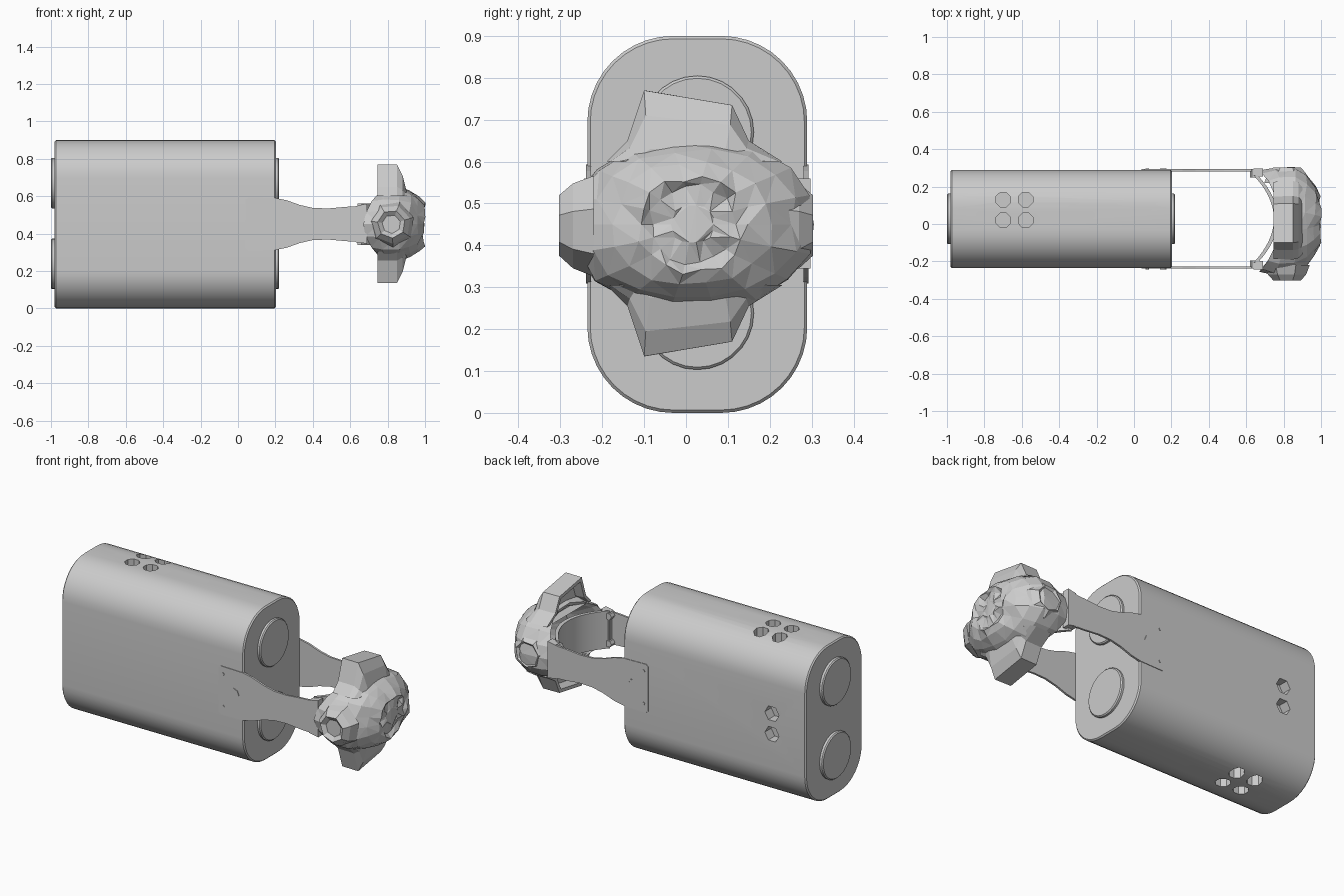
import bpy, bmesh, math, random
from mathutils import Vector

if "Cube" in bpy.data.objects:
    bpy.data.objects.remove(bpy.data.objects["Cube"])

random.seed(4)
CY, CZ = 0.027, 0.45          # centre of the body cross-section


def loft(name, rings, smooth=False):
    """Skin a list of equally long rings and cap both ends."""
    bm = bmesh.new()
    rows = [[bm.verts.new(p) for p in r] for r in rings]
    n = len(rows[0])
    for a, b in zip(rows, rows[1:]):
        for i in range(n):
            j = (i + 1) % n
            bm.faces.new((a[i], a[j], b[j], b[i]))
    bm.faces.new(rows[0][::-1])
    bm.faces.new(rows[-1])
    bmesh.ops.recalc_face_normals(bm, faces=bm.faces)
    me = bpy.data.meshes.new(name)
    bm.to_mesh(me)
    bm.free()
    ob = bpy.data.objects.new(name, me)
    bpy.context.collection.objects.link(ob)
    if smooth:
        smooth_edges(ob)
    return ob


def activate(ob):
    bpy.ops.object.select_all(action='DESELECT')
    ob.select_set(True)
    bpy.context.view_layer.objects.active = ob


def smooth_edges(ob):
    activate(ob)
    bpy.ops.object.shade_smooth_by_angle(angle=math.radians(30))


def rounded_rect(x, hy, hz, r, seg=10):
    pts = []
    for k, (sy, sz) in enumerate(((1, 1), (-1, 1), (-1, -1), (1, -1))):
        for i in range(seg + 1):
            a = math.pi / 2 * (k + i / seg)
            pts.append((x, CY + sy * (hy - r) + r * math.cos(a),
                        CZ + sz * (hz - r) + r * math.sin(a)))
    return pts


def disc(axis, centre, r, n, phase=0.0):
    """Circle of points around a centre, perpendicular to an axis."""
    pts = []
    for i in range(n):
        a = 2 * math.pi * i / n + phase
        c, s = r * math.cos(a), r * math.sin(a)
        off = {'x': (0, c, s), 'y': (c, 0, s), 'z': (c, s, 0)}[axis]
        pts.append(Vector(centre) + Vector(off))
    return pts


# Body with slightly eased ends
body = loft("body", [rounded_rect(x, 0.2625 - d, 0.45 - d, 0.205 - d)
                     for x, d in ((-0.98, 0.007), (-0.973, 0), (0.195, 0), (0.202, 0.007))])

# Shallow vent holes on the top, underside and back
cutters = []
for x in (-0.70, -0.58):
    for y in (0.02, 0.13):
        for z0, z1 in ((0.83, 1.0), (0.07, -0.1)):
            cutters.append(loft("vent_cutter", [disc('z', (x, y, z), 0.042, 8, 0.39)
                                                for z in (z0, z1)]))
for z in (0.40, 0.52):
    cutters.append(loft("vent_cutter", [disc('y', (-0.76, y, z), 0.046, 6)
                                        for y in (0.23, 0.4)]))
for c in cutters:
    c.hide_render = True
    m = body.modifiers.new("vent", 'BOOLEAN')
    m.operation, m.object, m.solver = 'DIFFERENCE', c, 'EXACT'
    activate(body)
    bpy.ops.object.modifier_apply(modifier=m.name)
    bpy.data.objects.remove(c)
smooth_edges(body)

# Round end caps
for x0, x1 in ((-0.97, -1.0), (0.19, 0.22)):
    edge = x1 - math.copysign(0.006, x1)
    for z in (0.238, 0.67):
        loft("end_cap", [disc('x', (x, CY, z), r, 28)
                         for x, r in ((x0, 0.135), (edge, 0.135), (x1, 0.129))], True)

# Waisted side arms, with hinge blocks and rivets
upper = [(0.04, 0.58), (0.055, 0.593), (0.20, 0.59), (0.26, 0.578), (0.33, 0.553),
         (0.40, 0.537), (0.48, 0.534), (0.58, 0.543), (0.69, 0.548)]
profile = upper + [(x, 0.902 - z) for x, z in reversed(upper)]
for s in (-1, 1):
    out = CY + s * 0.266
    loft("side_arm", [[(x, y, z) for x, z in profile] for y in (out, out - s * 0.012)])
    for z in (0.37, 0.53):
        loft("hinge_pin", [disc('y', (0.64, y, z), 0.02, 6)
                           for y in (out - s * 0.045, out)])
    loft("hinge_block", [[(0.64, y, 0.355), (0.69, y, 0.345), (0.69, y, 0.56), (0.64, y, 0.55)]
                         for y in (out - s * 0.04, out + s * 0.004)])
    for z in (0.36, 0.55):
        loft("rivet", [disc('y', (0.07, y, z), 0.009, 6) for y in (out - s * 0.01, out + s * 0.003)])
    loft("arm_notch_plate", [[(0.14, y, 0.485), (0.175, y, 0.45), (0.165, y, 0.475)]
                             for y in (out - s * 0.01, out + s * 0.004)])

# Bowed strip joining the two arms
N = 16
ts = [-1 + 2 * i / N for i in range(N + 1)]
bow = [(0.77 - 0.11 * t * t, CY + 0.235 * t) for t in ts]
strip = bow + [(x - 0.022, y) for x, y in reversed(bow)]
loft("bowed_strip", [[(x, y, z) for x, y in strip] for z in (0.34, 0.56)], True)


# Faceted hollow shell: inner wall, rim, outer wall, dished front
def shell_ring(x, ry, rz, sweep, jit, n=18):
    pts = []
    for i in range(n):
        a = 2 * math.pi * i / n
        c, s = math.cos(a), math.sin(a)
        f = (abs(c) ** 2.4 + abs(s) ** 2.4) ** (-1 / 2.4)
        k = 1 + random.uniform(-jit, jit)
        pts.append((x - sweep * c * c + random.uniform(-jit, jit) * 0.15,
                    0.016 + ry * f * c * k, CZ + rz * f * s * k))
    return pts


shell = loft("faceted_shell", [shell_ring(*r) for r in (
    (0.925, 0.09, 0.07, 0, 0.02), (0.89, 0.18, 0.125, 0, 0.03), (0.79, 0.245, 0.165, 0.09, 0.02),
    (0.78, 0.268, 0.185, 0.11, 0.02), (0.81, 0.284, 0.196, 0.06, 0.02),
    (0.87, 0.283, 0.195, 0.01, 0.03), (0.92, 0.245, 0.175, 0, 0.05),
    (0.965, 0.185, 0.145, 0, 0.06), (0.99, 0.125, 0.11, 0, 0.09),
    (0.98, 0.10, 0.09, 0, 0.08), (0.985, 0.05, 0.045, 0, 0.05))])
bm = bmesh.new()
bm.from_mesh(shell.data)
bmesh.ops.triangulate(bm, faces=bm.faces)
bm.to_mesh(shell.data)
bm.free()

# Hollow flaps above and below the shell
flap = [(-0.19, 0.60), (-0.14, 0.65), (-0.10, 0.77), (0.11, 0.735), (0.15, 0.65), (0.23, 0.60)]


def flap_ring(x, k, drop, flip):
    pts = [(y * k, 0.60 + max(0, (z - 0.60) - drop * (z - 0.60) / 0.17)) for y, z in flap]
    return [(x, y, 0.905 - z if flip else z) for y, z in pts]


for name, flip in (("upper_flap", False), ("lower_flap", True)):
    loft(name, [flap_ring(x, k, d, flip) for x, k, d in (
        (0.80, 0.84, 0.03), (0.745, 0.86, 0.022), (0.745, 0.98, 0), (0.85, 1, 0),
        (0.88, 0.96, 0.06), (0.90, 0.85, 0.14))])

# Faceted side knobs
for s, name in ((-1, "front_knob"), (1, "back_knob")):
    loft(name, [disc('y', (0.82, y, 0.45), r, 7, 0.3) for y, r in (
        (s * 0.22, 0.125), (s * 0.27, 0.105), (s * 0.303, 0.075), (s * 0.285, 0.05))])
